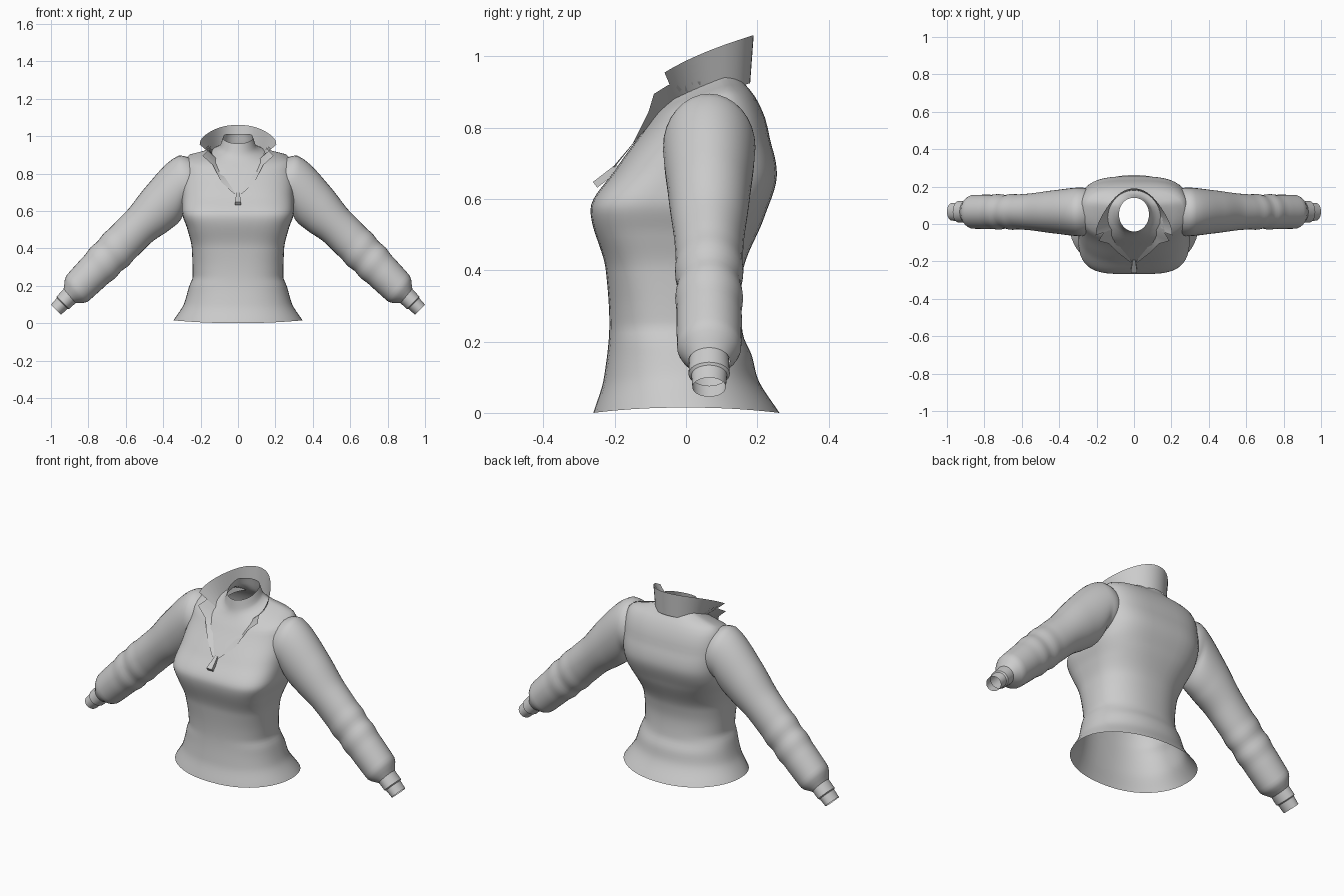
import bpy, bmesh
from math import sin, cos, tau, radians, copysign
from mathutils import Vector

cube = bpy.data.objects.get("Cube")
if cube:
    bpy.data.objects.remove(cube)

fabric = bpy.data.materials.new("grey fabric")
fabric.use_nodes = True
grey = (0.6, 0.6, 0.6, 1)
fabric.diffuse_color = grey
fabric.node_tree.nodes["Principled BSDF"].inputs["Base Color"].default_value = grey


def loft(name, rows, closed=True, capped=False, sharp_angle=50):
    """Skin a list of equal-length point rows."""
    bm = bmesh.new()
    rings = [[bm.verts.new(point) for point in row] for row in rows]
    count = len(rings[0])
    for lower, upper in zip(rings, rings[1:]):
        for i in range(count if closed else count - 1):
            j = (i + 1) % count
            bm.faces.new((lower[i], lower[j], upper[j], upper[i]))
    if capped:
        bm.faces.new(rings[0])
        bm.faces.new(rings[-1])
    bmesh.ops.recalc_face_normals(bm, faces=bm.faces)
    mesh = bpy.data.meshes.new(name)
    bm.to_mesh(mesh)
    bm.free()
    mesh.materials.append(fabric)
    part = bpy.data.objects.new(name, mesh)
    bpy.context.collection.objects.link(part)
    bpy.ops.object.select_all(action="DESELECT")
    part.select_set(True)
    bpy.context.view_layer.objects.active = part
    bpy.ops.object.shade_smooth_by_angle(angle=radians(sharp_angle))


def profile(*keys):
    """Return a smooth curve through (position, value) keys without overshoot."""
    slopes = [(b[1] - a[1]) / (b[0] - a[0]) for a, b in zip(keys, keys[1:])]
    inner = [2 * p * q / (p + q) if p * q > 0 else 0 for p, q in zip(slopes, slopes[1:])]
    tangents = [slopes[0], *inner, slopes[-1]]

    def curve(position):
        position = min(max(position, keys[0][0]), keys[-1][0])
        i = 0
        while i < len(slopes) - 1 and position > keys[i + 1][0]:
            i += 1
        (start, first), (end, last) = keys[i], keys[i + 1]
        span = end - start
        t = (position - start) / span
        ease = t * t * (3 - 2 * t)
        bend = t * (1 - t) * span * ((1 - t) * tangents[i] - t * tangents[i + 1])
        return first + (last - first) * ease + bend

    return curve


def steps(start, end, count):
    return [start + (end - start) * i / count for i in range(count + 1)]


def squared(value, exponent):
    return copysign(abs(value) ** (2 / exponent), value)


# Torso: flared hem, waist, bust, shoulders and inner neck
chest = profile((0, -.26), (.1, -.23), (.25, -.215), (.4, -.225), (.57, -.268),
                (.68, -.2), (.82, -.1), (.9, -.05), (.96, -.04))
back = profile((0, .262), (.1, .2), (.16, .185), (.22, .16), (.32, .15), (.4, .16),
               (.55, .22), (.67, .255), (.78, .23), (.87, .16), (.96, .14))
half_width = profile((0, .345), (.1, .29), (.2, .26), (.25, .242), (.4, .247), (.5, .27),
                     (.6, .3), (.75, .3), (.83, .285), (.87, .16), (.9, .1), (.96, .08))
back_lift = profile((0, 0), (.75, 0), (.84, .065), (.96, .05))
front_boxiness = profile((0, 2.2), (.3, 2.6), (.57, 3.8), (.7, 3), (.85, 2.2), (.96, 2))
back_boxiness = profile((0, 2.1), (.4, 2.3), (.65, 3.2), (.8, 3.2), (.88, 2.1))


def torso_ring(height, count=48):
    front, rear, width = chest(height), back(height), half_width(height)
    ring = []
    for i in range(count):
        c, s = cos(tau * i / count), sin(tau * i / count)
        exponent = (front_boxiness if s < 0 else back_boxiness)(height)
        across, along = squared(c, exponent), (squared(s, exponent) + 1) / 2
        hem_rise = .015 * c * c * max(0, 1 - 10 * height)
        z = height + back_lift(height) * min(1, 1.3 * along) + hem_rise
        ring.append((width * across, front + (rear - front) * along, z))
    return ring


loft("torso", [torso_ring(height) for height in steps(0, .96, 64)])

# Sleeves: the arm falls away from the shoulder at a steady slope
thickness = profile((.24, .13), (.28, .146), (.33, .16), (.43, .134), (.54, .107),
                    (.67, .106), (.79, .096), (.86, .09), (.9, .05))
depth = profile((.24, .12), (.28, .13), (.43, .115), (.6, .095), (.86, .09), (.9, .058))
lean = profile((.28, 0), (.34, 11), (.54, 36), (.9, 40))


def arm_ring(side, x, radius, half_depth, angle, count=32):
    middle = Vector((x, .065, min(.745, 1.045 - x)))
    reach = Vector((sin(radians(angle)), 0, cos(radians(angle)))) * radius
    ring = []
    for i in range(count):
        turn = tau * i / count
        point = middle + reach * sin(turn)
        point.y += half_depth * cos(turn)
        point.x *= side
        ring.append(point)
    return ring


def sleeve_ring(side, x):
    # Elbow folds ripple and fade out at both ends
    fold = .004 * sin(80 * x) * max(0, 1 - abs(x - .69) / .1)
    return arm_ring(side, x, thickness(x) + fold, depth(x) + fold, lean(x))


# Each cuff is a wider band with a narrower one inside it
cuff = ((.89, .05, .055), (.936, .047, .058), (.94, .041, .05), (.973, .038, .047))

for side, label in ((1, "left"), (-1, "right")):
    loft(label + "_sleeve", [sleeve_ring(side, x) for x in steps(.24, .9, 52)])
    loft(label + "_cuff", [arm_ring(side, *ring, 45) for ring in cuff], sharp_angle=35)

# Standing collar: flares outward and drops from the back to the front tips
collar_foot, collar_rim = [], []
for f in steps(-1, 1, 32):
    angle = radians(125) * f
    flare = abs(f) ** 3
    collar_foot.append((.13 * sin(angle), .05 + .13 * cos(angle), .89 + .035 * cos(angle)))
    collar_rim.append(((.13 + .12 * flare) * sin(angle),
                       .05 + .14 * cos(angle) - .03 * flare, 1.06 - .105 * f * f))
loft("collar", [collar_foot, collar_rim], closed=False)

# Lapels: start under the collar, flare to a notch tip, narrow down to the zip
lapel_inner = [(.125, .04, .89), (.106, -.03, .87), (.11, -.06, .85), (.1, -.09, .82), (.06, -.14, .765), (.01, -.2, .69)]
lapel_outer = [(.15, .04, .93), (.165, -.05, .92), (.19, -.09, .895), (.135, -.105, .845), (.09, -.15, .755), (.02, -.205, .69)]
for side, label in ((1, "left"), (-1, "right")):
    edges = [[(side * x, y, z) for x, y, z in edge] for edge in (lapel_inner, lapel_outer)]
    loft(label + "_lapel", edges, closed=False)

# Zip pull: a tapered tab hanging off the bottom of the opening
tab_top, tab_bottom = Vector((0, -.19, .69)), Vector((0, -.255, .64))
tab_out = Vector((0, -.006, .008))


def tab_ring(t):
    middle = tab_top.lerp(tab_bottom, t)
    across = Vector((.008 + .009 * t, 0, 0))
    return [middle + a * across + b * tab_out for a, b in ((-1, -1), (1, -1), (1, 1), (-1, 1))]


loft("zip_pull", [tab_ring(t) for t in (0, 1)], capped=True, sharp_angle=30)
